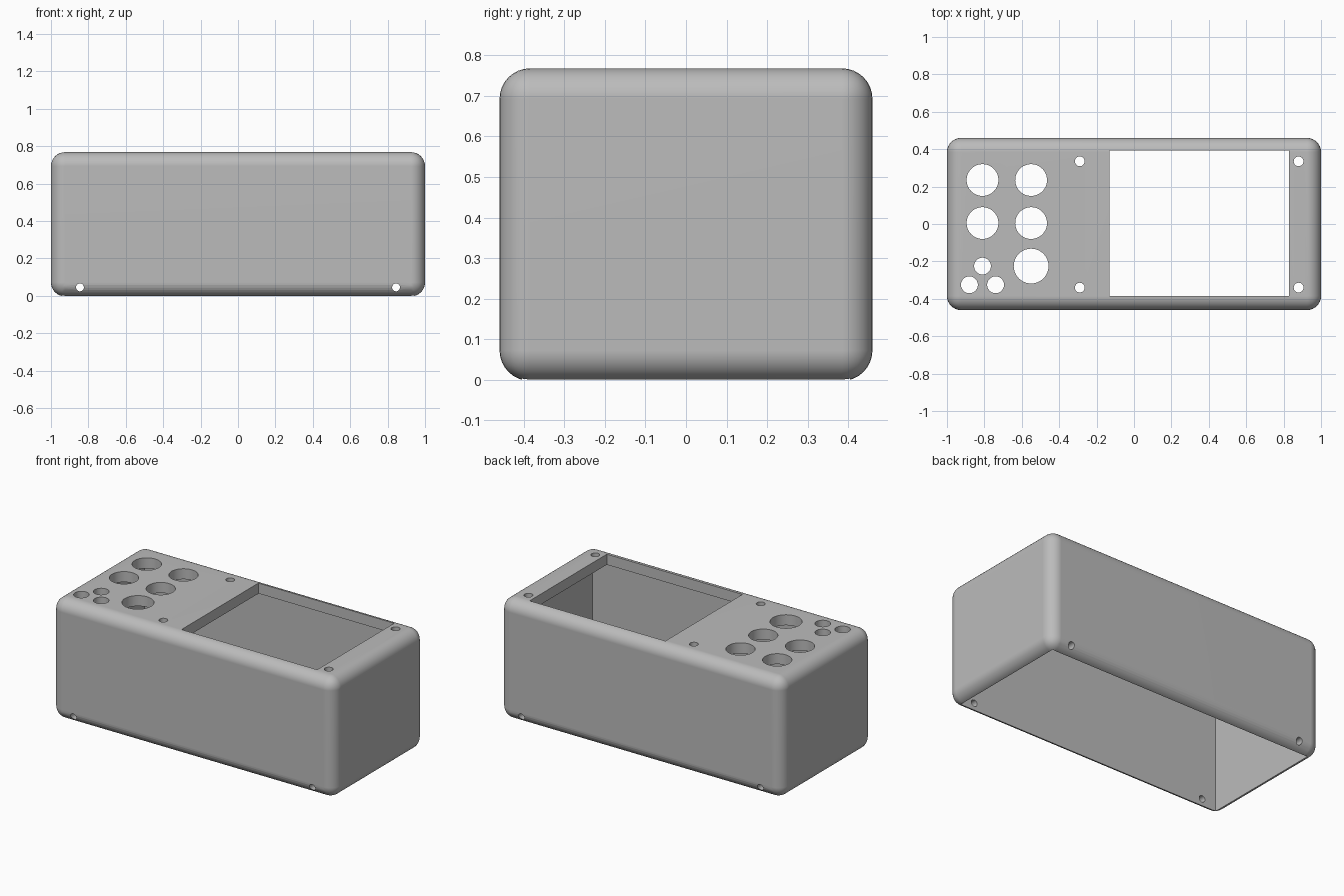
import bpy, bmesh
from mathutils import Matrix, Vector

cube = bpy.data.objects.get("Cube")
if cube:
    bpy.data.objects.remove(cube, do_unlink=True)

W, D, H = 2.0, 0.92, 0.768
RADIUS, WALL, PLATE = 0.075, 0.055, 0.067
SINK = 0.003  # trimmed away when the underside is opened


def make_object(name, bm):
    mesh = bpy.data.meshes.new(name)
    bm.to_mesh(mesh)
    bm.free()
    obj = bpy.data.objects.new(name, mesh)
    bpy.context.collection.objects.link(obj)
    return obj


def block(name, low, high, bevel=0):
    low, high = Vector(low), Vector(high)
    bm = bmesh.new()
    place = Matrix.Translation((low + high) / 2) @ Matrix.Diagonal((*(high - low), 1))
    bmesh.ops.create_cube(bm, size=1, matrix=place)
    if bevel:
        bmesh.ops.bevel(bm, geom=bm.edges[:], offset=bevel, segments=8,
                        profile=0.5, affect='EDGES')
    return make_object(name, bm)


def drill(name, centre, radius, depth, axis='Z', sides=48):
    bm = bmesh.new()
    turn = Matrix.Rotation(1.570796, 4, 'X') if axis == 'Y' else Matrix()
    bmesh.ops.create_cone(bm, cap_ends=True, segments=sides, radius1=radius,
                          radius2=radius, depth=depth,
                          matrix=Matrix.Translation(centre) @ turn)
    return make_object(name, bm)


# Rounded enclosure shell
case = block("enclosure_shell", (-W / 2, -D / 2, -SINK), (W / 2, D / 2, H), RADIUS)

# Open underside and display window
cutters = [
    block("cavity_cutter", (-W / 2 + WALL, -D / 2 + WALL, -0.2),
          (W / 2 - WALL, D / 2 - WALL, H - PLATE)),
    block("window_cutter", (-0.13, -0.385, 0.5), (0.83, 0.393, 1)),
]

# Control holes: four knobs, one large knob and three small sockets
holes = [(x, y, 0.085) for x in (-0.81, -0.55) for y in (0.235, 0.005)]
holes += [(-0.55, -0.225, 0.093)]
holes += [(-0.81, -0.225, 0.045), (-0.88, -0.325, 0.045), (-0.74, -0.325, 0.045)]

# Screw holes around the window
holes += [(x, y, 0.026) for x in (-0.29, 0.88) for y in (0.335, -0.34)]
cutters += [drill("hole_cutter", (x, y, H), r, 0.4) for x, y, r in holes]

# Screw holes through the front and back walls
cutters += [drill("side_screw_cutter", (x, 0, 0.045), 0.021, 2, 'Y', 32)
            for x in (-0.845, 0.845)]

# Cut the shell, then discard the cutters
for cutter in cutters:
    cutter.hide_render = True
    mod = case.modifiers.new("cut", 'BOOLEAN')
    mod.operation = 'DIFFERENCE'
    mod.solver = 'EXACT'
    mod.object = cutter
bpy.context.view_layer.update()
graph = bpy.context.evaluated_depsgraph_get()
result = bpy.data.meshes.new_from_object(case.evaluated_get(graph))
case.modifiers.clear()
case.data = result
for cutter in cutters:
    bpy.data.objects.remove(cutter, do_unlink=True)

# Grey plastic
grey = bpy.data.materials.new("grey_plastic")
grey.use_nodes = True
colour = (0.5, 0.5, 0.5, 1)
grey.diffuse_color = colour
grey.node_tree.nodes["Principled BSDF"].inputs["Base Color"].default_value = colour
case.data.materials.clear()
case.data.materials.append(grey)

# Smooth rounding with flat panels
bpy.ops.object.select_all(action='DESELECT')
case.select_set(True)
bpy.context.view_layer.objects.active = case
bpy.ops.object.shade_smooth_by_angle(angle=0.52)
weighted = case.modifiers.new("flat_panels", 'WEIGHTED_NORMAL')
weighted.keep_sharp = True
